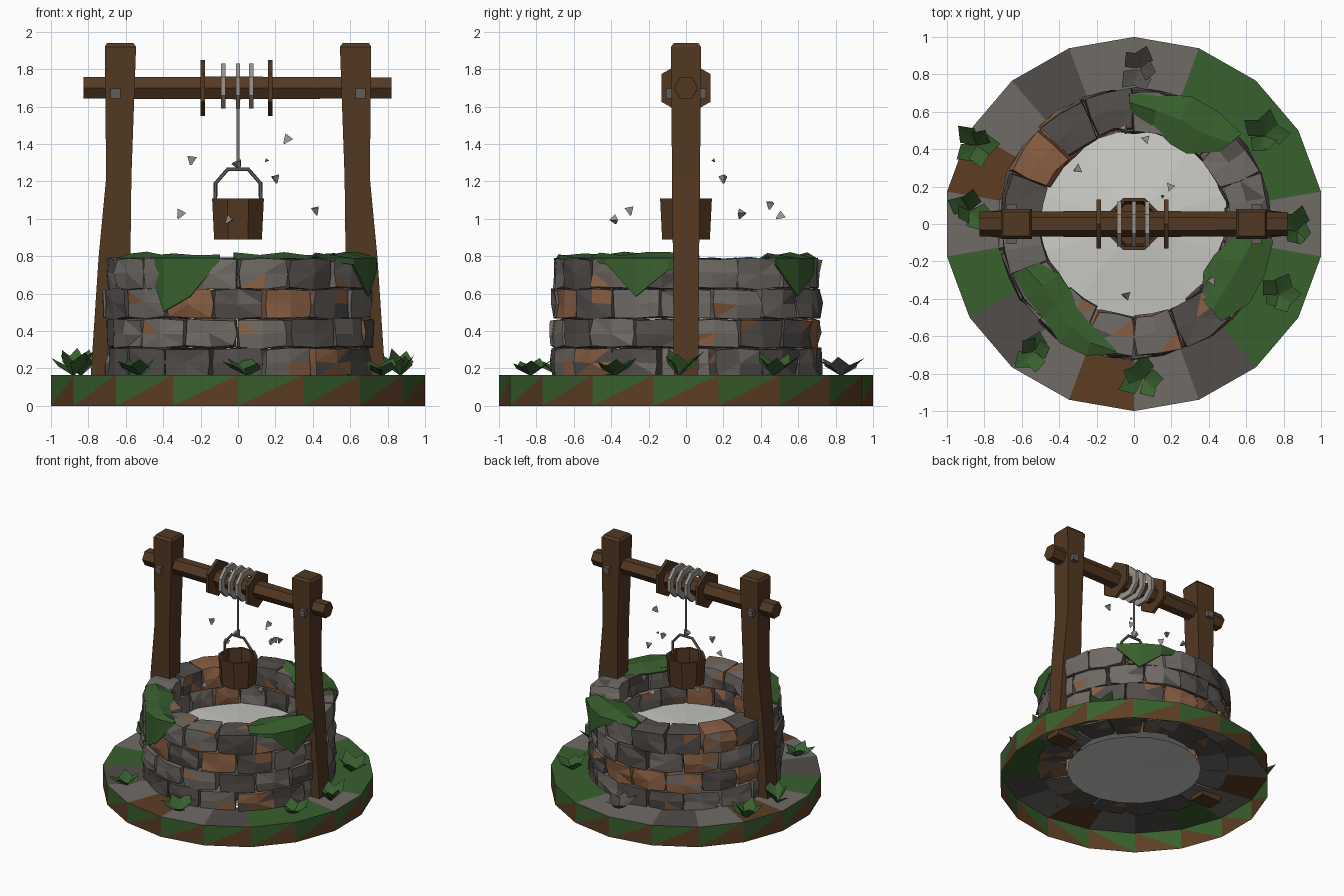
import bpy, bmesh, math, random
from math import sin, cos, pi, radians
from mathutils import Vector, Matrix

if "Cube" in bpy.data.objects:
    bpy.data.objects.remove(bpy.data.objects["Cube"])
random.seed(4)
R = random.uniform

def mat(name, c):
    m = bpy.data.materials.new(name)
    m.diffuse_color = (*c, 1)
    m.use_nodes = True
    m.node_tree.nodes["Principled BSDF"].inputs["Base Color"].default_value = m.diffuse_color
    return m

WOOD = mat("wood", (.085, .04, .016))
GREEN = mat("moss", (.04, .115, .027))
STONE = mat("stone", (.16, .145, .13))
DARK = mat("dark_stone", (.085, .075, .07))
RUST = mat("rusty_stone", (.25, .115, .055))
SOIL = mat("soil", (.11, .048, .017))
WATER = mat("water", (.6, .6, .57))
ROPE = mat("rope", (.33, .3, .27))
IRON = mat("iron", (.12, .11, .1))

def make(name, verts, faces, mats, idx=None):
    me = bpy.data.meshes.new(name)
    me.from_pydata([tuple(v) for v in verts], [], faces)
    for m in mats:
        me.materials.append(m)
    if idx:
        me.polygons.foreach_set("material_index", idx)
    bm = bmesh.new()
    bm.from_mesh(me)
    bmesh.ops.recalc_face_normals(bm, faces=bm.faces)
    bm.to_mesh(me)
    bm.free()
    ob = bpy.data.objects.new(name, me)
    bpy.context.collection.objects.link(ob)
    return ob

def loft(name, rings, m, caps=True, loop=False):
    """Skin equal-length vertex rings."""
    n, k = len(rings[0]), len(rings)
    faces = [(i*n+j, i*n+(j+1) % n, (i+1) % k*n+(j+1) % n, (i+1) % k*n+j)
             for i in range(k if loop else k-1) for j in range(n)]
    if caps and not loop:
        faces += [tuple(range(n)), tuple(range((k-1)*n, k*n))]
    return make(name, [v for r in rings for v in r], faces, [m])

def ring_x(x, r, n=6, off=0, c=1.70):
    return [(x, r*sin(off+2*pi*i/n), c+r*cos(off+2*pi*i/n)) for i in range(n)]

def ring_z(z, r, n):
    return [(r*cos(2*pi*(i+.5)/n), r*sin(2*pi*(i+.5)/n), z) for i in range(n)]

def tube(name, pts, r, m, n=5):
    """Round bar along a polyline in the xz plane."""
    pts = [Vector(p) for p in pts]
    rings = []
    for i, p in enumerate(pts):
        d = (pts[min(i+1, len(pts)-1)] - pts[max(i-1, 0)]).normalized()
        u = Vector((0, 1, 0))
        w = d.cross(u)
        rings.append([p + r*(u*cos(2*pi*j/n) + w*sin(2*pi*j/n)) for j in range(n)])
    return loft(name, rings, m)

# round base with open underside: patchwork of earth, grass and slabs
N = 18
prof = [(1, 0), (1, .165), (.66, .165)]
verts = [(1.015*r*cos(a), r*sin(a), z) for r, z in prof
         for a in [radians(10+20*i) for i in range(N)]]
faces, idx = [], []
top = [1, 1, 1, 0, 0, 2, 0, 3, 0, 1, 2, 0, 3, 0, 2, 1, 1, 0]
for k in range(2):
    for i in range(N):
        a, b = k*N+i, k*N+(i+1) % N
        c, d = (k+1)*N+(i+1) % N, (k+1)*N+i
        faces += [(a, b, c), (a, c, d)]
        idx += [3, 1] if k == 0 else [top[i]]*2
make("base_ring", verts, faces, [STONE, GREEN, DARK, SOIL], idx)

# stone courses: pillowed, jittered blocks bent around the shaft
for course, (z0, z1) in enumerate([(.155, .31), (.31, .465), (.467, .625), (.625, .79)]):
    bm = bmesh.new()
    n = 16
    for s in range(n):
        b2 = bmesh.new()
        bmesh.ops.create_cube(b2, size=2)
        bmesh.ops.subdivide_edges(b2, edges=b2.edges[:], cuts=1, use_grid_fill=True)
        ro, ri = .725+R(-.015, .012), .49+R(-.015, .02)
        a0 = 2*pi*(s + .5*(course % 2) + R(-.04, .04))/n
        half = pi/n*R(.97, 1.02)
        for v in b2.verts:
            t, u, w = v.co
            edge = sum(abs(c) > .5 for c in v.co)
            k = (1, 1, .97, .92)[edge]
            r = (ro+ri)/2 + u*k*(ro-ri)/2*(.96 if edge == 2 else 1) + R(-.012, .012)
            a = a0 + t*k*half + R(-.01, .01)
            v.co = (r*cos(a), r*sin(a), (z0+z1)/2 + w*k*(z1-z0)/2 + R(-.007, .007))
        bmesh.ops.triangulate(b2, faces=[f for f in b2.faces if R(0, 1) < .7])
        base = random.choice([0, 0, 0, 0, 1, 1, 1, 2])
        for f in b2.faces:
            f.material_index = base if R(0, 1) < .88 else random.choice([0, 1, 2])
        tmp = bpy.data.meshes.new("tmp")
        b2.to_mesh(tmp)
        b2.free()
        bm.from_mesh(tmp)
        bpy.data.meshes.remove(tmp)
    me = bpy.data.meshes.new("stone_course")
    bmesh.ops.recalc_face_normals(bm, faces=bm.faces)
    bm.to_mesh(me)
    bm.free()
    for m in (STONE, DARK, RUST):
        me.materials.append(m)
    bpy.context.collection.objects.link(bpy.data.objects.new("stone_course", me))

# water surface and shaft floor as triangle fans
def fan(name, r, ze, zc, n, m):
    make(name, ring_z(ze, r, n)+[(0, 0, zc)], [(i, (i+1) % n, n) for i in range(n)], [m])
fan("water", .52, .48, .54, 10, WATER)
fan("shaft_floor", .50, .13, .14, 20, WATER)

# two leaning posts: z, inner x, outer x, half depth
for side in (-1, 1):
    rings = []
    for z, xi, xo, h in [(.12, .61, .79, .065), (.8, .575, .745, .07), (1.22, .57, .705, .075),
                         (1.92, .545, .712, .08), (1.94, .56, .70, .065)]:
        rings.append([(side*xi, -h, z), (side*xo, -h, z), (side*xo, h, z), (side*xi, h, z)])
    loft("post", rings, WOOD)
    # iron pin through post
    c, h = side*.655, .026
    loft("pin", [[(c-h, y, 1.67-h), (c+h, y, 1.67-h), (c+h, y, 1.67+h), (c-h, y, 1.67+h)]
                 for y in (-.108, .108)], IRON)

# winding beam with two guard discs and three turns of rope
loft("beam", [ring_x(x, r, 6, pi/6) for x, r in [(-.825, .066), (0, .07), (.82, .064)]], WOOD)
for x in (-.188, .172):
    loft("guard_disc", [ring_x(x+d, .15) for d in (-.012, .012)], WOOD)
for x in (-.08, 0, .07):
    loft("rope_turn", [ring_x(x+d, r, 8, pi/8, 1.71) for d, r in
                       [(-.012, .08), (-.012, .13), (.012, .13), (.012, .08)]], ROPE, loop=True)

# hanging rope, knot and bucket handle
tube("rope", [(0, 0, 1.62), (0, 0, 1.28)], .008, ROPE)
def gem(name, p, r, m, n=4):
    bm = bmesh.new()
    bmesh.ops.create_cone(bm, cap_ends=True, segments=n, radius1=r, radius2=r*.2, depth=r*1.5)
    q = Matrix.Translation(p) @ Matrix.Rotation(R(0, 6), 4, 'Z') @ Matrix.Rotation(R(2, 4), 4, 'X')
    bmesh.ops.transform(bm, matrix=q, verts=bm.verts)
    me = bpy.data.meshes.new(name)
    bm.to_mesh(me)
    bm.free()
    me.materials.append(m)
    bpy.context.collection.objects.link(bpy.data.objects.new(name, me))
gem("knot", (0, 0, 1.285), .03, ROPE, 6)
tube("bucket_handle", [(-.122, 0, 1.07), (-.12, 0, 1.19), (-.055, 0, 1.265), (.055, 0, 1.265),
                       (.12, 0, 1.19), (.122, 0, 1.07)], .011, IRON)

# open bucket
loft("bucket", [ring_z(z, r, 8) for z, r in [(.92, .115), (1.11, .13), (1.11, .15), (.89, .138)]], WOOD)

# moss sheets draped over the rim: angles and drop per step
def moss(a0, a1, drops, inner):
    n = len(drops)
    verts = []
    for i, (d, ri) in enumerate(zip(drops, inner)):
        a = radians(a0+(a1-a0)*i/(n-1))
        ro = .75 if d > .02 else .70
        for r, z in [(ri, .785), ((ri+ro)/2, .805+R(0, .02)), (ro, .79), (ro, .785-d)]:
            verts.append((r*cos(a), r*sin(a), z))
    faces = [(4*i+j, 4*i+j+1, 4*i+j+5, 4*i+j+4) for i in range(n-1) for j in range(3)]
    ob = make("rim_moss", verts, faces, [GREEN])
    ob.modifiers.new("thickness", 'SOLIDIFY').thickness = .012
moss(202, 262, [.01, .01, .02, .28, .20, .01], [.55, .48, .49, .54, .60, .68])
moss(-48, 6, [.01, .03, .20, .06, .01], [.54, .45, .46, .54, .64])
moss(40, 92, [.03, .20, .08, .02, .01], [.60, .47, .47, .53, .60])

# leaf tufts around the foot
for x, y, h in [(-.84, .42, .16), (-.88, .07, .16), (-.53, -.68, .11), (.05, -.83, .11),
                (.70, .47, .13), (.87, -.04, .16), (.77, -.38, .11), (.03, .83, .11)]:
    verts, faces = [], []
    for i in range(5):
        a = 2*pi*i/5 + R(-.3, .3)
        d, s = Vector((cos(a), sin(a), 0)), Vector((-sin(a), cos(a), 0))
        o, hh, L = Vector((x, y, .16)), h*R(.55, 1), R(.07, .15)
        k = len(verts)
        verts += [o, o+d*L*.5+s*.055+Vector((0, 0, hh*.55)), o+d*L+Vector((0, 0, hh)),
                  o+d*L*.5-s*.055+Vector((0, 0, hh*.55))]
        faces += [(k, k+1, k+2), (k, k+2, k+3)]
    make("leaf_tuft", verts, faces, [DARK if (x, y) == (.03, .83) else GREEN])

# floating chips
for x, y, z, r in [(-.25, .02, 1.31, .03), (.26, .02, 1.42, .03), (.15, .15, 1.31, .012),
                   (.2, .2, 1.21, .028), (-.31, .29, 1.02, .03), (-.05, -.38, .99, .028),
                   (.42, -.3, 1.04, .028), (.06, .45, 1.07, .027), (-.05, .5, 1.01, .028)]:
    gem("stone_chip", (x, y, z), r, ROPE, 3)
